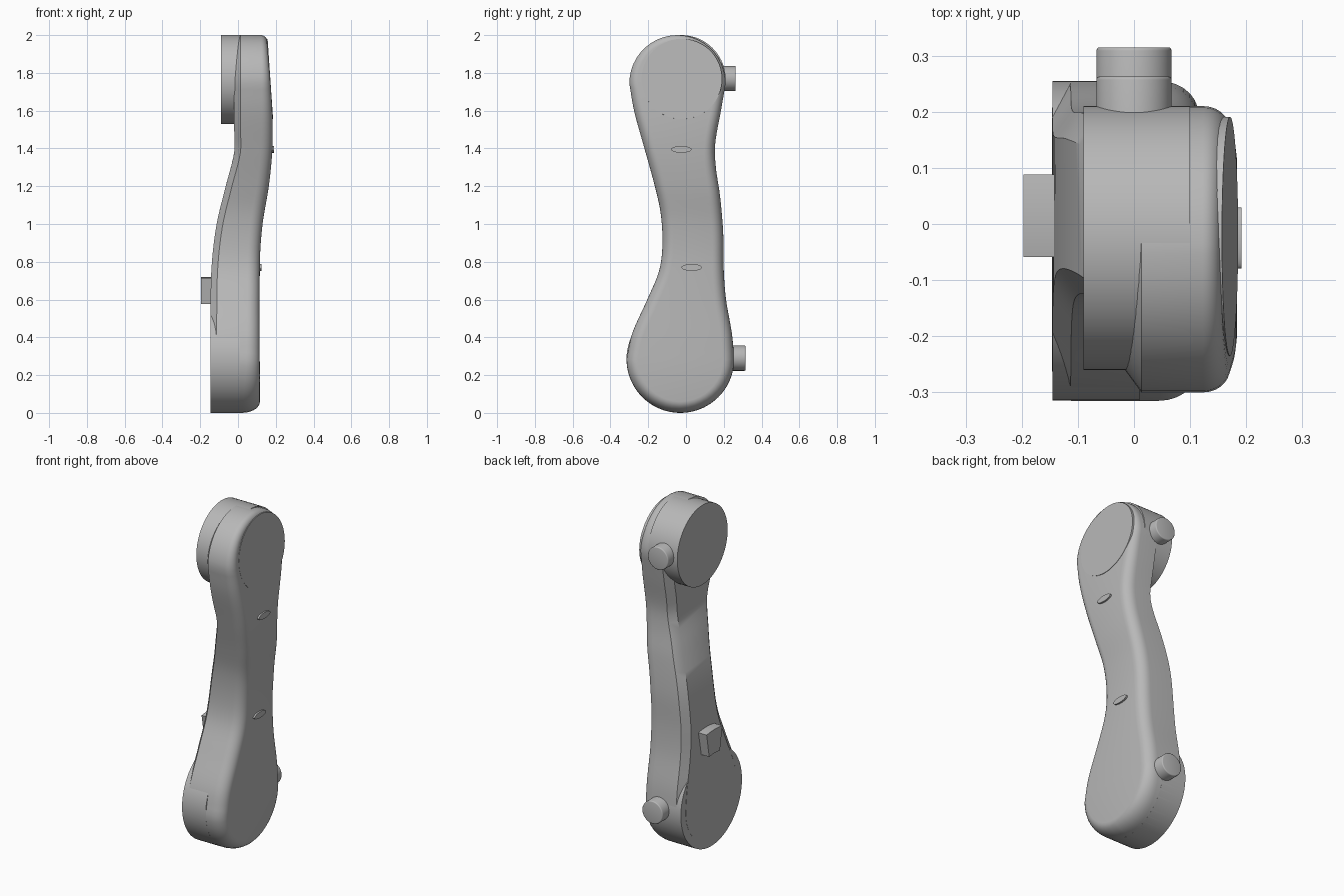
import bpy, bmesh, math
from mathutils import Vector, Matrix

if "Cube" in bpy.data.objects:
    bpy.data.objects.remove(bpy.data.objects["Cube"], do_unlink=True)

grey = bpy.data.materials.new("plain grey")
grey.use_nodes = True
GREY = (0.48, 0.48, 0.48, 1)
grey.diffuse_color = GREY
shader = next(n for n in grey.node_tree.nodes if n.type == 'BSDF_PRINCIPLED')
shader.inputs["Base Color"].default_value = GREY


def finish(name, bm, angle=35):
    bmesh.ops.recalc_face_normals(bm, faces=bm.faces)
    mesh = bpy.data.meshes.new(name)
    bm.to_mesh(mesh)
    bm.free()
    mesh.materials.append(grey)
    ob = bpy.data.objects.new(name, mesh)
    bpy.context.collection.objects.link(ob)
    bpy.ops.object.select_all(action='DESELECT')
    bpy.context.view_layer.objects.active = ob
    ob.select_set(True)
    bpy.ops.object.shade_smooth_by_angle(angle=math.radians(angle))
    return ob


def curve(points, t):
    """Smooth interpolation through (t, value) pairs."""
    t = min(max(t, points[0][0]), points[-1][0])
    k = next(i for i in range(len(points) - 1) if t <= points[i + 1][0])

    def slope(i):
        a, b = points[max(i - 1, 0)], points[min(i + 1, len(points) - 1)]
        return (b[1] - a[1]) / (b[0] - a[0])
    (t0, v0), (t1, v1) = points[k], points[k + 1]
    h = t1 - t0
    s = (t - t0) / h
    return ((2*s**3 - 3*s**2 + 1) * v0 + (s**3 - 2*s**2 + s) * h * slope(k)
            + (3*s**2 - 2*s**3) * v1 + (s**3 - s**2) * h * slope(k + 1))


# Arm profiles along the height
left_edge = [(.285, -.315), (.42, -.285), (.6, -.205), (.75, -.143), (.88, -.125),
             (1.05, -.133), (1.2, -.165), (1.4, -.22), (1.6, -.275), (1.745, -.3)]
right_edge = [(.285, .255), (.42, .243), (.6, .212), (.75, .2), (.95, .197),
              (1.15, .18), (1.3, .158), (1.42, .154), (1.6, .185), (1.745, .21)]
outer_x = [(0, .116), (.8, .116), (1, .13), (1.2, .163), (1.4, .182), (1.6, .181), (2, .152)]
inner_x = [(0, -.145), (.6, -.145), (.8, -.138), (1, -.113), (1.2, -.065),
           (1.38, -.02), (1.5, -.02), (2, -.02)]
round_depth = [(0, .095), (.3, .07), (1.5, .06), (2, .03)]
round_inset = [(0, .06), (1.5, .055), (2, .03)]


def arm():
    # Paired edge points: lower arc, waist, upper arc
    left, right = [], []
    arc = [math.radians(a) for a in range(-88, 0, 8)]
    for a in arc:
        for side, sign in ((left, -1), (right, 1)):
            side.append(Vector((-.03 + sign * .285 * math.cos(a), .285 + .285 * math.sin(a))))
    steps = 44
    for i in range(steps + 1):
        z = .285 + (1.745 - .285) * i / steps
        left.append(Vector((curve(left_edge, z), z)))
        right.append(Vector((curve(right_edge, z), z)))
    for a in reversed(arc):
        for side, sign in ((left, -1), (right, 1)):
            side.append(Vector((-.045 + sign * .255 * math.cos(a), 1.745 - .255 * math.sin(a))))
    n = len(left)
    loop = right + left[::-1]
    count = len(loop)
    inward = []
    for i in range(count):
        d = (loop[(i + 1) % count] - loop[i - 1]).normalized()
        inward.append(Vector((-d.y, d.x)))

    bm = bmesh.new()

    def layer(inset, x):
        ring = []
        for p, m in zip(loop, inward):
            q = p + m * inset(p.y)
            ring.append(bm.verts.new((x(q.y, p.y), q.x, q.y)))
        return ring

    # Chamfered inner side, straight wall, rounded outer side
    rings = [layer(lambda z: .045, lambda z, s: curve(inner_x, z)),
             layer(lambda z: 0, lambda z, s: curve(inner_x, z) + .033)]
    for k in range(8):
        a = math.pi / 2 * k / 7
        rings.append(layer(
            lambda z, a=a: curve(round_inset, z) * (1 - math.cos(a)),
            lambda z, s, a=a: curve(outer_x, z) - curve(round_depth, s) * (1 - math.sin(a))))
    for r, q in zip(rings, rings[1:]):
        for i in range(count):
            j = (i + 1) % count
            bm.faces.new((r[i], r[j], q[j], q[i]))
    # Broad faces as ladders from edge to edge
    for r in (rings[0], rings[-1]):
        for i in range(n - 1):
            bm.faces.new((r[i], r[i + 1], r[count - 2 - i], r[count - 1 - i]))
    return finish("arm", bm)


def cylinder(name, start, end, radius, squash=1, bevel=0):
    """Round part from start to end; squash flattens an x-facing part in z."""
    start, end = Vector(start), Vector(end)
    axis = end - start
    bm = bmesh.new()
    bmesh.ops.create_cone(bm, cap_ends=True, segments=72, radius1=radius,
                          radius2=radius, depth=axis.length)
    if bevel:
        rim = [e for e in bm.edges if all(v.co.z > 0 for v in e.verts)]
        bmesh.ops.bevel(bm, geom=rim, offset=bevel, segments=3, profile=.5, affect='EDGES')
    turn = axis.to_track_quat('Z', 'Y').to_matrix().to_4x4()
    bmesh.ops.transform(bm, matrix=turn, verts=bm.verts)
    bmesh.ops.scale(bm, vec=(1, 1, squash), verts=bm.verts)
    bmesh.ops.transform(bm, matrix=Matrix.Translation((start + end) / 2), verts=bm.verts)
    return finish(name, bm)


arm()

# Round bosses on the inner side
cylinder("lower_boss", (.01, -.03, .285), (-.145, -.03, .285), .285)
cylinder("upper_boss", (.1, -.025, 1.765), (-.09, -.025, 1.765), .235)

# Tilted round cover on the outer side
face = Vector((.1712, -.022, 1.768))
normal = Vector((1, 0, .068)).normalized()
cylinder("outer_cover", face - normal * .06, face, .213)

# Side pegs
for name, z, tip in (("upper_peg", 1.77, .263), ("lower_peg", .29, .315)):
    cylinder(name, (0, .1, z), (0, tip, z), .067, bevel=.006)

# Thin oval studs on the outer face
for name, y, z in (("upper_stud", -.025, 1.395), ("lower_stud", .03, .77)):
    x = curve(outer_x, z)
    cylinder(name, (x - .02, y, z), (x + .01, y, z), .054, squash=.33)

# Fan-shaped stop block on the inner side
bm = bmesh.new()
spread = [-.17 + .34 * i / 8 for i in range(9)]
outline = [(r * math.sin(a), r * math.cos(a))
           for r, angles in ((.435, spread), (.295, spread[::-1])) for a in angles]
base = bm.faces.new([bm.verts.new((-.1, .015 + y, .285 + z)) for y, z in outline])
top = bmesh.ops.extrude_face_region(bm, geom=[base])
bmesh.ops.translate(bm, vec=(-.097, 0, 0),
                    verts=[v for v in top["geom"] if isinstance(v, bmesh.types.BMVert)])
finish("stop_block", bm)
